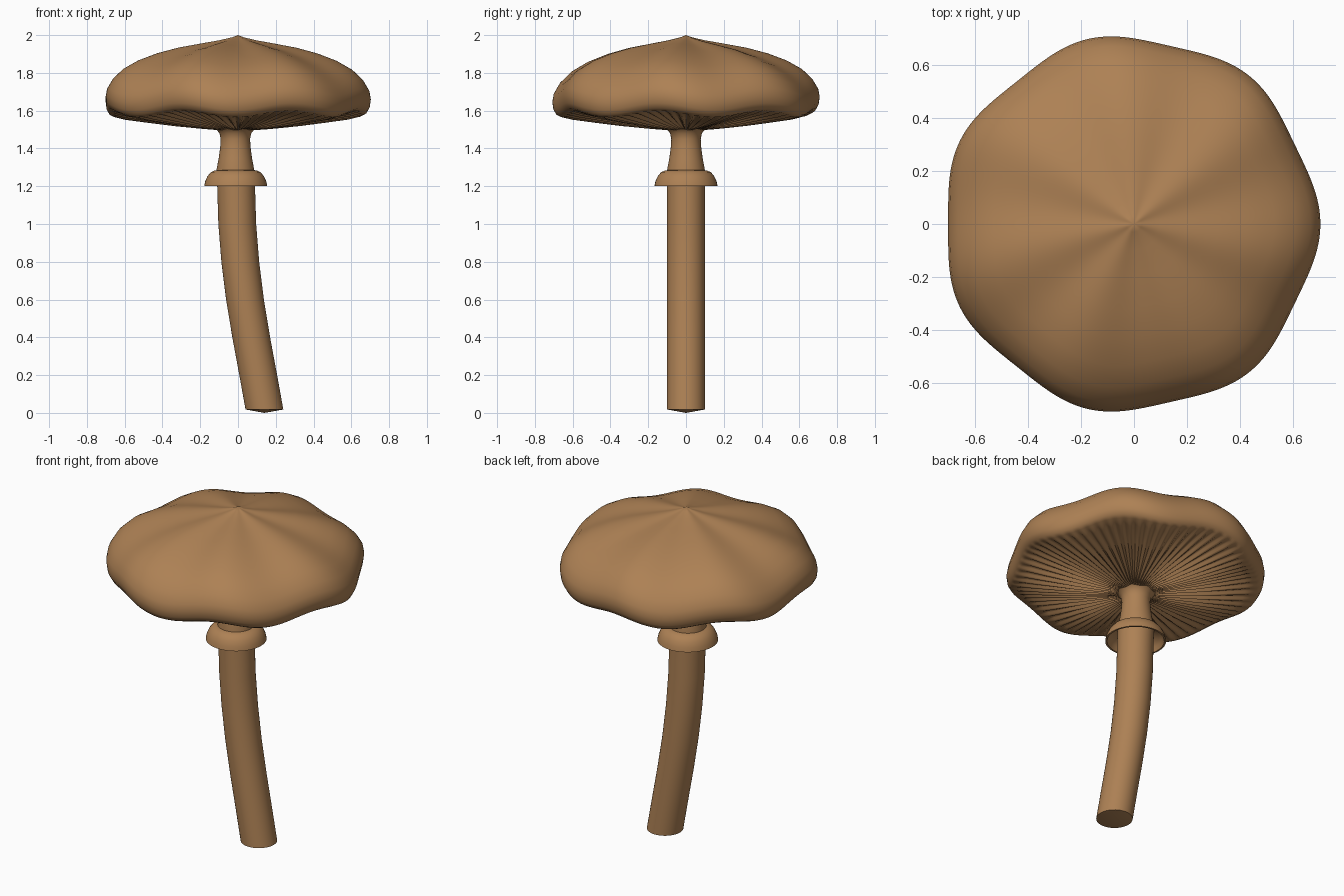
import bpy, bmesh, math

if "Cube" in bpy.data.objects:
    bpy.data.objects.remove(bpy.data.objects["Cube"])

brown = bpy.data.materials.new("mushroom brown")
brown.diffuse_color = (0.42, 0.22, 0.09, 1)
brown.use_nodes = True
brown.node_tree.nodes["Principled BSDF"].inputs["Base Color"].default_value = brown.diffuse_color


def loft(name, profile, place, segs, angle=40, closed=False):
    """Skin rings; place(theta, index, radius, z) gives each point. Radius 0 makes a pole."""
    bm = bmesh.new()
    rings = []
    for i, (r, z) in enumerate(profile):
        if r == 0:
            rings.append([bm.verts.new(place(0, i, r, z))] * segs)
        else:
            rings.append([bm.verts.new(place(2 * math.pi * k / segs, i, r, z))
                          for k in range(segs)])
    pairs = list(zip(rings, rings[1:]))
    if closed:
        pairs.append((rings[-1], rings[0]))
    for a, b in pairs:
        for k in range(segs):
            n = (k + 1) % segs
            quad = list(dict.fromkeys((a[k], a[n], b[n], b[k])))
            if len(quad) > 2:
                bm.faces.new(quad)
    bmesh.ops.recalc_face_normals(bm, faces=bm.faces)
    mesh = bpy.data.meshes.new(name)
    bm.to_mesh(mesh)
    bm.free()
    mesh.materials.append(brown)
    obj = bpy.data.objects.new(name, mesh)
    bpy.context.collection.objects.link(obj)
    bpy.ops.object.select_all(action='DESELECT')
    obj.select_set(True)
    bpy.context.view_layer.objects.active = obj
    bpy.ops.object.shade_smooth_by_angle(angle=math.radians(angle))
    return obj


# Stem: leaning curve, narrowing under the cap and flaring into the gills
centres = [0.14, 0.14, 0.107, 0.07, 0.037, 0.012, -0.004, -0.01, -0.014]
stem_profile = [(0, 0.0), (0.1, 0.018), (0.1, 0.2), (0.1, 0.4), (0.1, 0.6),
                (0.1, 0.8), (0.1, 1.0), (0.1, 1.2), (0.101, 1.28), (0.088, 1.35),
                (0.08, 1.41), (0.078, 1.45), (0.084, 1.48), (0.1, 1.5), (0.14, 1.53)]


def stem_point(t, i, r, z):
    cx = centres[min(i, len(centres) - 1)]
    return (cx + r * math.cos(t), r * math.sin(t), z)


loft("stem", stem_profile, stem_point, 48, 50)

# Ring: hollow skirt around the stem
ring_profile = [(0.095, 1.285), (0.11, 1.284), (0.132, 1.274), (0.15, 1.252), (0.162, 1.225),
                (0.167, 1.2), (0.157, 1.2), (0.148, 1.225), (0.132, 1.25), (0.095, 1.265)]
loft("ring", ring_profile,
     lambda t, i, r, z: (-0.012 + r * math.cos(t), r * math.sin(t), z), 48, 45, True)

# Cap: seven soft lobes, with radial gills pressed into the underside
cap_profile = [(0, 2.0), (0.03, 1.988), (0.1, 1.97), (0.2, 1.95), (0.32, 1.925),
               (0.43, 1.893), (0.53, 1.853), (0.61, 1.806), (0.665, 1.752),
               (0.695, 1.7), (0.702, 1.66), (0.697, 1.622), (0.682, 1.595), (0.66, 1.583),
               (0.6, 1.575), (0.48, 1.556), (0.34, 1.535), (0.22, 1.518),
               (0.14, 1.507), (0.1, 1.5), (0, 1.52)]
GILL_START, GILL_END = 14, 18


def cap_point(t, i, r, z):
    s = r / 0.702
    rr = r + 0.014 * s * math.cos(7 * t)
    z -= 0.018 * s * math.sin(7 * t)
    if GILL_START <= i <= GILL_END:
        z += 0.008 * math.cos(72 * t) * min(1, r / 0.3)
    return (-0.013 * s + rr * math.cos(t) - (0.01 if i > 18 else 0),
            rr * math.sin(t), z)


loft("cap", cap_profile, cap_point, 432, 60)
